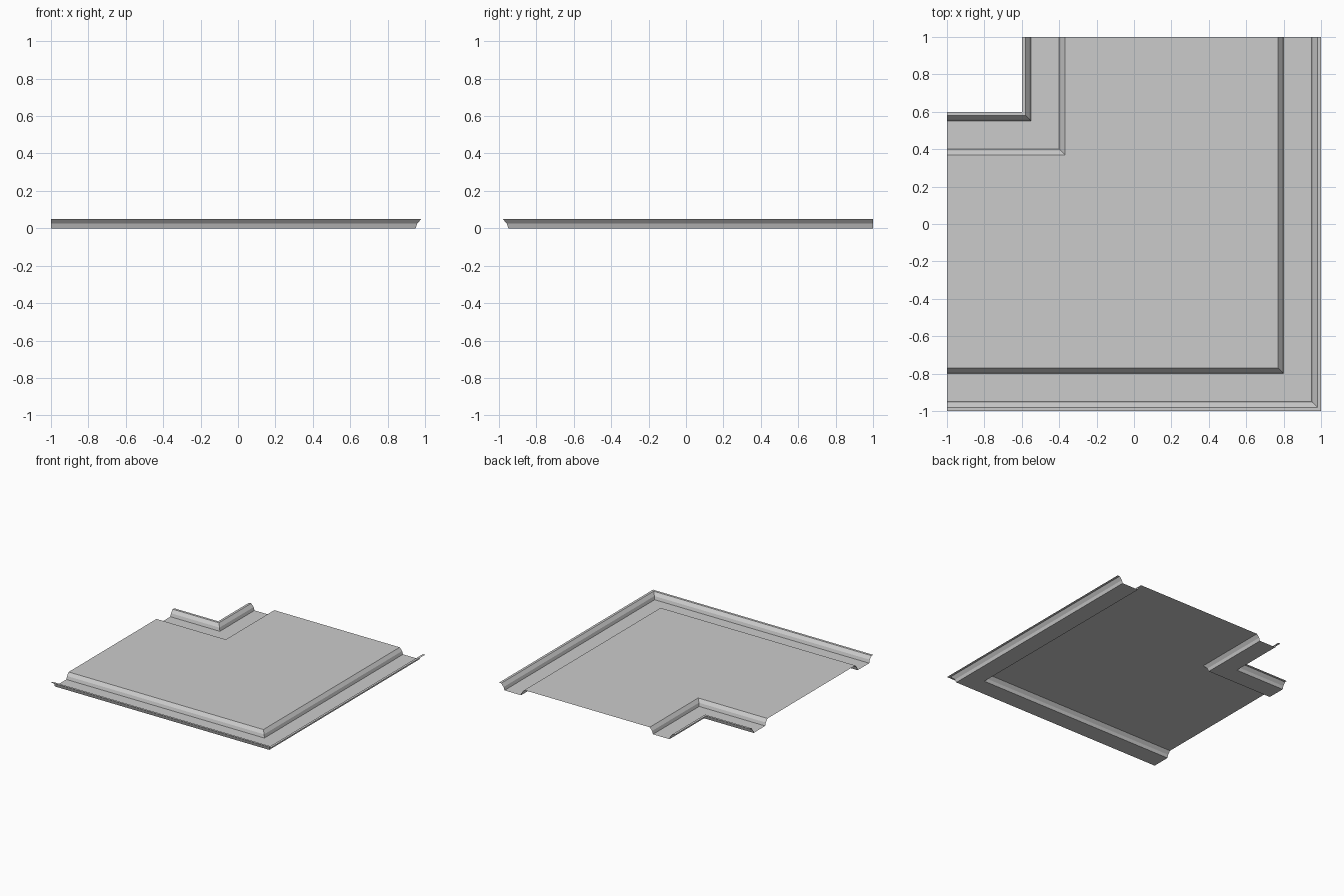
import bpy
import bmesh

cube = bpy.data.objects.get("Cube")
if cube:
    bpy.data.objects.remove(cube, do_unlink=True)

gray = bpy.data.materials.new("light concrete gray")
gray.use_nodes = True
color = (0.6, 0.6, 0.6, 1)
gray.diffuse_color = color
gray.node_tree.nodes["Principled BSDF"].inputs["Base Color"].default_value = color

TOP = 0.05
MID = TOP / 2


def corner_sheet(name, profile):
    """Sweep an (offset, height) profile along a mitred right-angle corner."""
    bm = bmesh.new()
    rows = []
    for d, z in profile:
        path = ((-1, -d), (d, -d), (d, 1))
        rows.append([bm.verts.new((x, y, z)) for x, y in path])
    for a, b in zip(rows, rows[1:]):
        for i in range(2):
            bm.faces.new((a[i], a[i + 1], b[i + 1], b[i]))
    mesh = bpy.data.meshes.new(name)
    bm.to_mesh(mesh)
    bm.free()
    mesh.materials.append(gray)
    obj = bpy.data.objects.new(name, mesh)
    bpy.context.collection.objects.link(obj)
    return obj


# Gutter section, measured inwards from the lip: lip, bank, floor, bank
gutter = [(0, TOP), (0.02, TOP), (0.042, MID), (0.05, 0),
          (0.20, 0), (0.208, MID), (0.23, TOP)]

# Outer gutter runs along the front and left sides
corner_sheet("outer_gutter", [(1 - w, z) for w, z in gutter])

# Raised slab between the two gutters
corner_sheet("raised_slab", [(0.77, TOP), (-0.37, TOP)])

# Inner gutter wraps around the notch at the back right
corner_sheet("inner_gutter", [(w - 0.6, z) for w, z in reversed(gutter)])
